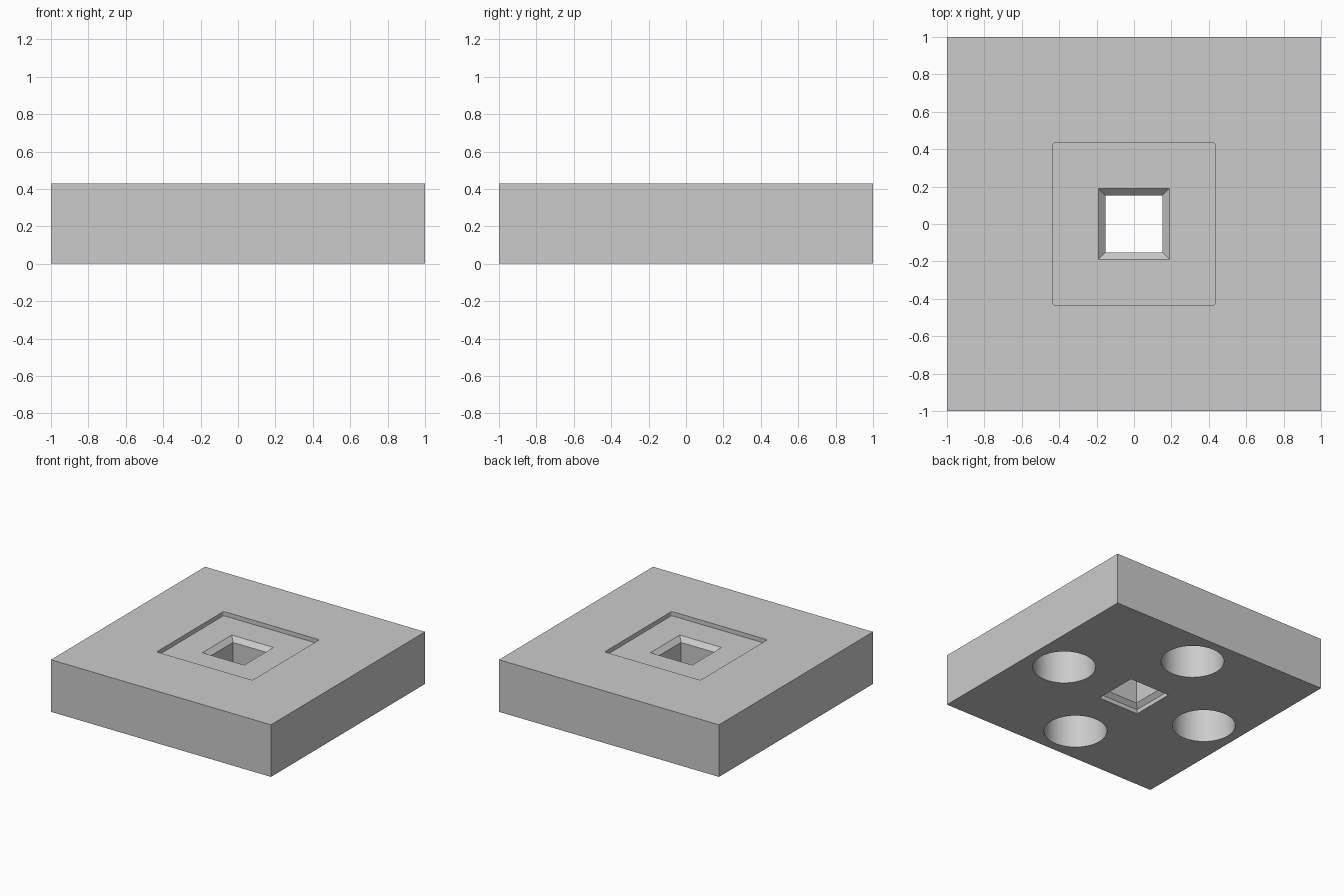
import bpy, bmesh, math
from mathutils import Matrix

if "Cube" in bpy.data.objects:
    bpy.data.objects.remove(bpy.data.objects["Cube"], do_unlink=True)

HEIGHT = 0.428
RECESS = 0.035

grey = bpy.data.materials.new("plain_grey")
grey.use_nodes = True
colour = (0.6, 0.6, 0.6, 1)
grey.diffuse_color = colour
grey.node_tree.nodes["Principled BSDF"].inputs["Base Color"].default_value = colour


def add_object(name, bm):
    bmesh.ops.recalc_face_normals(bm, faces=bm.faces)
    mesh = bpy.data.meshes.new(name)
    bm.to_mesh(mesh)
    bm.free()
    mesh.materials.append(grey)
    obj = bpy.data.objects.new(name, mesh)
    bpy.context.collection.objects.link(obj)
    return obj


def square_loft(name, profile, corner=0):
    """Stack square rings given as (half width, z), with optional rounded corners."""
    bm = bmesh.new()
    rings = [[bm.verts.new((sx * half, sy * half, z))
              for sx, sy in ((-1, -1), (1, -1), (1, 1), (-1, 1))]
             for half, z in profile]
    uprights = []
    for low, high in zip(rings, rings[1:]):
        for i in range(4):
            j = (i + 1) % 4
            bm.faces.new((low[i], low[j], high[j], high[i]))
        uprights += [bm.edges.get((a, b)) for a, b in zip(low, high)]
    bm.faces.new(rings[0][::-1])
    bm.faces.new(rings[-1])
    if corner:
        bmesh.ops.bevel(bm, geom=uprights, offset=corner, segments=4,
                        profile=0.5, affect='EDGES')
    return add_object(name, bm)


# Solid square block
block = square_loft("base_block", [(1, 0), (1, HEIGHT)])

# Shallow rounded recess in the top
cutters = [square_loft("top_recess_cutter",
                       [(0.435, HEIGHT - RECESS), (0.435, HEIGHT + 0.1)], 0.015)]

# Central shaft with a chamfer at each end and a straight lip below
floor = HEIGHT - RECESS
cutters.append(square_loft("shaft_cutter", [
    (0.185, -0.1), (0.185, 0.035), (0.153, 0.067),
    (0.153, floor - 0.037), (0.19, floor), (0.19, HEIGHT + 0.2)]))

# Four round blind sockets underneath, one towards each side
for i in range(4):
    angle = i * math.pi / 2
    bm = bmesh.new()
    bmesh.ops.create_cone(
        bm, cap_ends=True, segments=64, radius1=0.237, radius2=0.237, depth=0.45,
        matrix=Matrix.Translation((0.686 * math.cos(angle), 0.686 * math.sin(angle), 0.12)))
    cutters.append(add_object("socket_cutter", bm))

# Cut the openings, then discard the cutters
bpy.context.view_layer.objects.active = block
for cutter in cutters:
    cutter.hide_render = True
    cut = block.modifiers.new(cutter.name, 'BOOLEAN')
    cut.operation = 'DIFFERENCE'
    cut.solver = 'EXACT'
    cut.object = cutter
    bpy.ops.object.modifier_apply(modifier=cut.name)
    bpy.data.objects.remove(cutter, do_unlink=True)

# Smooth the round walls and keep the flat edges sharp
bpy.ops.object.select_all(action='DESELECT')
block.select_set(True)
bpy.ops.object.shade_smooth_by_angle(angle=math.radians(30))
